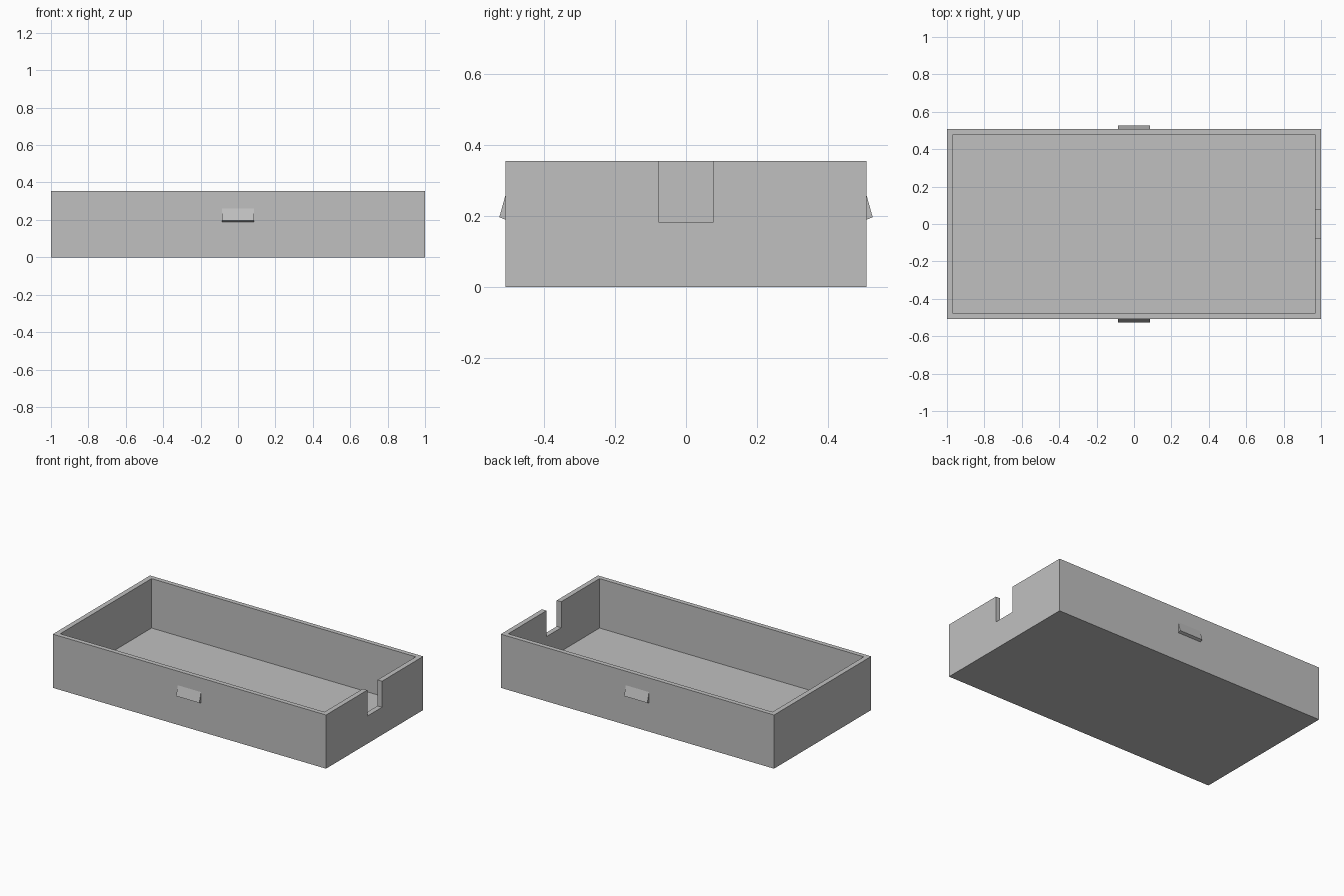
import bpy
import bmesh

HALF_X, HALF_Y, HEIGHT = 1.0, 0.508, 0.355
WALL, FLOOR = 0.033, 0.028
NOTCH_HALF, NOTCH_Z = 0.077, 0.183
CLIP_HALF = 0.085

cube = bpy.data.objects.get("Cube")
if cube:
    bpy.data.objects.remove(cube, do_unlink=True)

grey = bpy.data.materials.new("plain grey")
grey.use_nodes = True
colour = (0.53, 0.53, 0.53, 1)
grey.diffuse_color = colour
grey.node_tree.nodes["Principled BSDF"].inputs["Base Color"].default_value = colour


def prism(name, outline, axis, start, end):
    """Extrude a closed outline, given in the other two axes, along one axis."""
    bm = bmesh.new()

    def place(point, offset):
        co = list(point)
        co.insert(axis, offset)
        return bm.verts.new(co)

    face = bm.faces.new([place(p, start) for p in outline])
    moved = bmesh.ops.extrude_face_region(bm, geom=[face])["geom"]
    for v in moved:
        if isinstance(v, bmesh.types.BMVert):
            v.co[axis] = end
    bmesh.ops.recalc_face_normals(bm, faces=bm.faces)
    mesh = bpy.data.meshes.new(name)
    bm.to_mesh(mesh)
    bm.free()
    mesh.materials.append(grey)
    obj = bpy.data.objects.new(name, mesh)
    bpy.context.collection.objects.link(obj)
    return obj


def rectangle(a, b, c, d):
    return [(a, c), (b, c), (b, d), (a, d)]


def cut(target, cutter):
    mod = target.modifiers.new("cut", "BOOLEAN")
    mod.operation = "DIFFERENCE"
    mod.solver = "EXACT"
    mod.object = cutter
    bpy.context.view_layer.objects.active = target
    bpy.ops.object.modifier_apply(modifier=mod.name)
    bpy.data.objects.remove(cutter, do_unlink=True)


# Open tray with a thin floor and walls
tray = prism("tray", rectangle(-HALF_X, HALF_X, -HALF_Y, HALF_Y), 2, 0, HEIGHT)
inner_x, inner_y = HALF_X - WALL, HALF_Y - WALL * 0.93
cut(tray, prism("cavity_cutter", rectangle(-inner_x, inner_x, -inner_y, inner_y),
                2, FLOOR, HEIGHT + 0.1))

# Cable notch in the left end wall
cut(tray, prism("notch_cutter",
                rectangle(-NOTCH_HALF, NOTCH_HALF, NOTCH_Z, HEIGHT + 0.1),
                0, inner_x - 0.1, HALF_X + 0.1))

# Wedge clips on the front and back walls
for name, side in (("front_clip", -1), ("back_clip", 1)):
    wedge = [(side * (HALF_Y - 0.01), 0.19), (side * HALF_Y, 0.19),
             (side * 0.526, 0.197), (side * HALF_Y, 0.262),
             (side * (HALF_Y - 0.01), 0.262)]
    prism(name, wedge, 0, -CLIP_HALF, CLIP_HALF)
